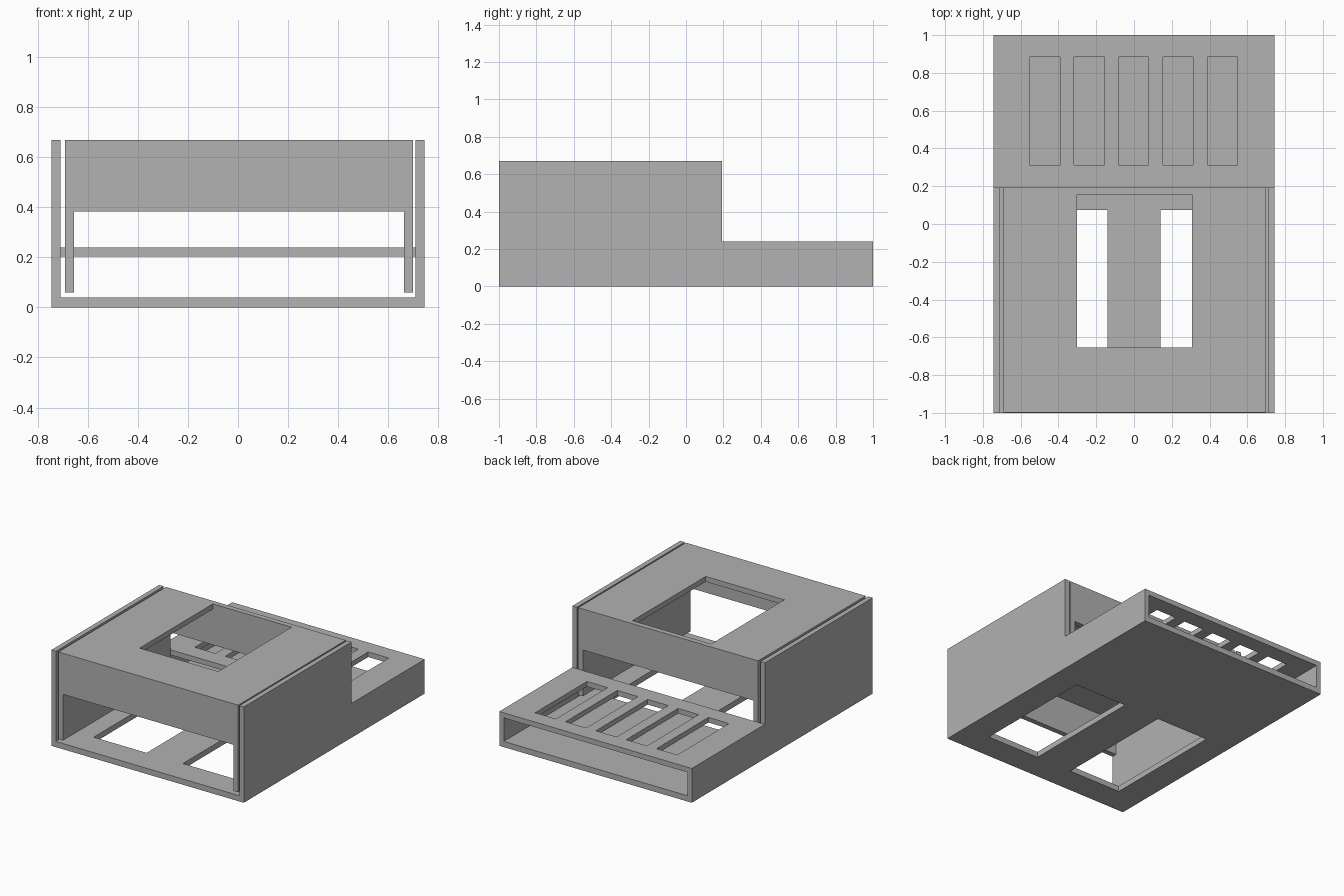
import bpy
import bmesh

cube = bpy.data.objects.get("Cube")
if cube:
    bpy.data.objects.remove(cube, do_unlink=True)

grey = bpy.data.materials.new("plain grey")
grey.use_nodes = True
colour = (0.445, 0.445, 0.445, 1)
grey.diffuse_color = colour
grey.node_tree.nodes["Principled BSDF"].inputs["Base Color"].default_value = colour


def extrude_x(name, profile, x0, x1):
    """Solid made from a (y, z) profile swept between two x positions."""
    bm = bmesh.new()
    face = bm.faces.new([bm.verts.new((x0, y, z)) for y, z in profile])
    swept = bmesh.ops.extrude_face_region(bm, geom=[face])["geom"]
    verts = [v for v in swept if isinstance(v, bmesh.types.BMVert)]
    bmesh.ops.translate(bm, verts=verts, vec=(x1 - x0, 0, 0))
    bmesh.ops.recalc_face_normals(bm, faces=bm.faces[:])
    mesh = bpy.data.meshes.new(name)
    bm.to_mesh(mesh)
    bm.free()
    mesh.materials.append(grey)
    obj = bpy.data.objects.new(name, mesh)
    bpy.context.collection.objects.link(obj)
    return obj


def box(name, x0, x1, y0, y1, z0, z1):
    return extrude_x(name, [(y0, z0), (y1, z0), (y1, z1), (y0, z1)], x0, x1)


def cut(target, cutter):
    """Subtract the cutter from the target, then discard it."""
    mod = target.modifiers.new("cut", 'BOOLEAN')
    mod.operation = 'DIFFERENCE'
    mod.solver = 'EXACT'
    mod.object = cutter
    cutter.hide_render = True
    bpy.context.view_layer.objects.active = target
    bpy.ops.object.modifier_apply(modifier=mod.name)
    bpy.data.objects.remove(cutter, do_unlink=True)


HALF, INNER = 0.745, 0.71      # tray half width, outside and inside
STEP, TOP, LOW = 0.192, 0.67, 0.24
WALL = 0.037

# Tray: stepped tube, open at both ends and above the tall part
tray = extrude_x("tray", [(-1, 0), (1, 0), (1, LOW), (STEP, LOW),
                          (STEP, TOP), (-1, TOP)], -HALF, HALF)
cut(tray, extrude_x("tray_cavity", [(-2, 0.04), (2, 0.04), (2, 0.204), (STEP, 0.204),
                                    (STEP, 1), (-2, 1)], -INNER, INNER))

# Two openings in the tray floor
for side in (-1, 1):
    a, b = sorted((side * 0.14, side * 0.55))
    cut(tray, box("floor_opening", a, b, -0.81, 0.075, -0.1, 0.1))

# Row of slots in the low rear deck
for i in range(-2, 3):
    mid = i * 0.235 - 0.002
    cut(tray, box("deck_slot", mid - 0.08, mid + 0.08, 0.312, 0.885, 0.15, 0.4))

# Cover: shell with deep side panels and short front and back panels
left, right = -0.692, 0.70
front, back = -0.998, STEP
cover = box("cover", left, right, front, back, 0.06, TOP)
skirt, under = 0.383, TOP - WALL
cut(cover, extrude_x("cover_cavity", [(-2, -1), (2, -1), (2, skirt),
                                      (back - WALL, skirt), (back - WALL, under),
                                      (front + WALL, under), (front + WALL, skirt),
                                      (-2, skirt)], left + WALL, right - WALL))

# Window in the cover top
cut(cover, box("cover_window", -0.303, 0.306, -0.655, back - WALL, 0.55, 1))
